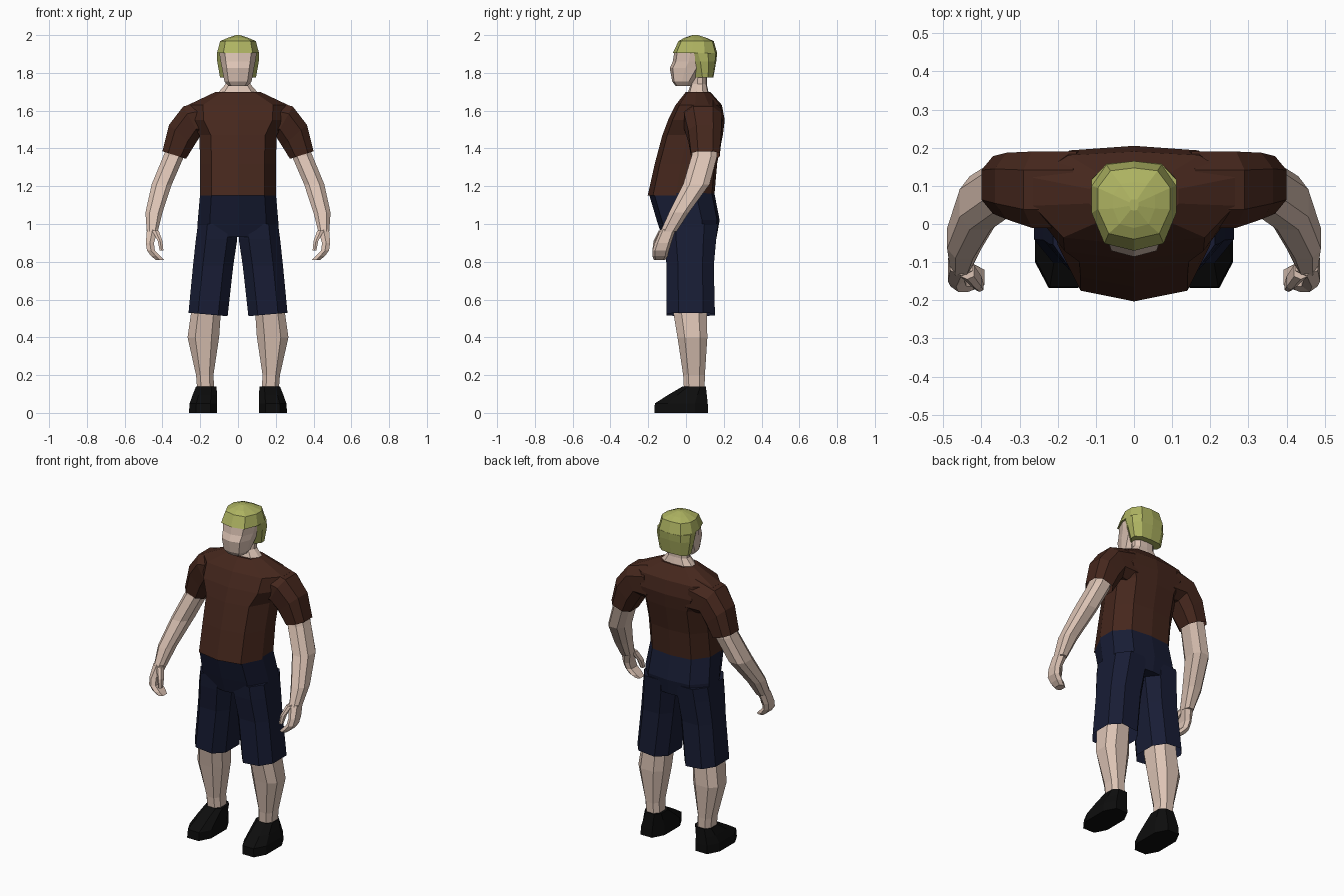
import bpy, bmesh, math


def material(name, rgb):
    m = bpy.data.materials.new(name)
    m.diffuse_color = (*rgb, 1)
    return m


SKIN = material("skin", (0.72, 0.55, 0.46))
SHIRT = material("shirt_brown", (0.06, 0.02, 0.012))
SHORTS = material("shorts_navy", (0.009, 0.012, 0.035))
HAIR = material("hair_blond", (0.42, 0.45, 0.12))
SHOE = material("shoe_black", (0.004, 0.004, 0.004))


def loft(name, rings, mat, cap_start=True, cap_end=True, mirror=False):
    """Skin a list of equal-length point rings with flat faces."""
    bm = bmesh.new()
    rows = [[bm.verts.new(p) for p in r] for r in rings]
    n = len(rows[0])
    for a, b in zip(rows, rows[1:]):
        for i in range(n):
            j = (i + 1) % n
            bm.faces.new((a[i], a[j], b[j], b[i]))
    if cap_start:
        bm.faces.new(rows[0])
    if cap_end:
        bm.faces.new(rows[-1])
    bmesh.ops.recalc_face_normals(bm, faces=bm.faces)
    me = bpy.data.meshes.new(name)
    bm.to_mesh(me)
    bm.free()
    me.materials.append(mat)
    ob = bpy.data.objects.new(name, me)
    bpy.context.collection.objects.link(ob)
    if mirror:
        mod = ob.modifiers.new("mirror", "MIRROR")
        mod.use_mirror_merge = False
    return ob


# Symmetric body cross-section: fraction of half width, fraction front to back
HALF = [(0, 0), (0.7, 0.08), (1, 0.42), (1, 0.72), (0.65, 0.96), (0, 1)]


def body(name, rows, mat, **kw):
    """Rows are (z, half width, front y, back y)."""
    rings = []
    for z, w, f, b in rows:
        right = [(w * x, f + (b - f) * t, z) for x, t in HALF]
        left = [(-x, y, zz) for x, y, zz in right[-2:0:-1]]
        rings.append(right + left)
    return loft(name, rings, mat, **kw)


def tube(name, rows, mat, sides=8, **kw):
    """Mirrored limb; rows are (inner x, inner z, outer x, outer z, front y, back y)."""
    def soft(v):
        return math.copysign(min(1, abs(v)) ** 0.75, v)
    rings = []
    for x0, z0, x1, z1, y0, y1 in rows:
        ring = []
        for i in range(sides):
            a = 2 * math.pi * (i + 0.5) / sides
            k = math.cos(math.pi / sides)
            u, v = soft(math.cos(a) / k), soft(math.sin(a) / k)
            t = (1 + u) / 2
            ring.append((x0 + (x1 - x0) * t, (y0 + y1) / 2 + v * (y1 - y0) / 2,
                         z0 + (z1 - z0) * t))
        rings.append(ring)
    return loft(name, rings, mat, mirror=True, **kw)


def level(rows):
    """Horizontal rings from (z, inner x, outer x, front y, back y)."""
    return [(x0, z, x1, z, y0, y1) for z, x0, x1, y0, y1 in rows]


# Head and neck
body("face", [(1.73, 0.05, -0.055, 0.03), (1.755, 0.072, -0.073, 0.05),
              (1.825, 0.085, -0.086, 0.11), (1.86, 0.092, -0.07, 0.13),
              (1.91, 0.1, -0.062, 0.14)], SKIN)
body("neck", [(1.66, 0.12, 0.0, 0.13), (1.695, 0.105, 0.01, 0.12),
              (1.74, 0.066, 0.025, 0.11), (1.80, 0.066, 0.03, 0.11)], SKIN)
body("hair", [(1.775, 0.095, 0.045, 0.145), (1.86, 0.11, 0.015, 0.16),
              (1.905, 0.111, -0.01, 0.165), (1.905, 0.111, -0.07, 0.165),
              (1.968, 0.095, -0.04, 0.147), (1.985, 0.055, -0.01, 0.11),
              (2.0, 0.012, 0.035, 0.065)], HAIR)

# Shirt
body("shirt_torso", [(1.15, 0.2, -0.203, 0.15), (1.32, 0.2, -0.165, 0.165),
                     (1.47, 0.205, -0.125, 0.195), (1.55, 0.26, -0.095, 0.205),
                     (1.63, 0.265, -0.055, 0.19), (1.70, 0.117, 0.0, 0.128)],
     SHIRT, cap_start=False)
tube("shirt_sleeves", [(0.12, 1.45, 0.16, 1.66, -0.01, 0.19),
                       (0.2, 1.465, 0.29, 1.622, -0.01, 0.19),
                       (0.235, 1.41, 0.365, 1.525, 0.012, 0.187),
                       (0.275, 1.345, 0.4, 1.385, 0.027, 0.178)],
     SHIRT, cap_end=False)

# Arms and hands
tube("arms", level([(1.45, 0.26, 0.36, 0.04, 0.165), (1.36, 0.285, 0.395, 0.03, 0.165),
                    (1.21, 0.35, 0.457, -0.015, 0.125), (1.06, 0.4, 0.49, -0.09, 0.015),
                    (0.96, 0.425, 0.483, -0.135, -0.05)]), SKIN)
tube("hands", level([(0.97, 0.423, 0.482, -0.135, -0.055), (0.9, 0.445, 0.488, -0.165, -0.078),
                     (0.86, 0.44, 0.482, -0.178, -0.09), (0.83, 0.41, 0.46, -0.178, -0.097),
                     (0.81, 0.392, 0.435, -0.17, -0.11)]), SKIN, sides=6)
tube("thumbs", level([(0.965, 0.42, 0.455, -0.145, -0.1), (0.91, 0.4, 0.425, -0.172, -0.13),
                      (0.86, 0.395, 0.415, -0.178, -0.15)]), SKIN, sides=6)

# Shorts
body("shorts_hips", [(1.165, 0.2, -0.198, 0.15), (1.02, 0.213, -0.155, 0.178),
                     (0.93, 0.215, -0.125, 0.162)], SHORTS)
tube("shorts_legs", [(0.005, 1.0, 0.212, 1.0, -0.125, 0.168),
                     (0.004, 0.92, 0.223, 0.92, -0.12, 0.16),
                     (0.025, 0.78, 0.238, 0.78, -0.102, 0.147),
                     (0.055, 0.512, 0.262, 0.53, -0.102, 0.153)],
     SHORTS, cap_end=False)

# Lower legs and shoes
tube("lower_legs", level([(0.6, 0.09, 0.24, -0.07, 0.11), (0.52, 0.092, 0.25, -0.065, 0.11),
                          (0.4, 0.1, 0.267, -0.045, 0.113), (0.2, 0.13, 0.222, -0.015, 0.1),
                          (0.11, 0.125, 0.215, -0.01, 0.098)]), SKIN)
tube("shoes", level([(0, 0.11, 0.26, -0.168, 0.117), (0.05, 0.11, 0.256, -0.165, 0.115),
                     (0.095, 0.112, 0.24, -0.095, 0.11), (0.14, 0.113, 0.222, -0.018, 0.105)]), SHOE)
